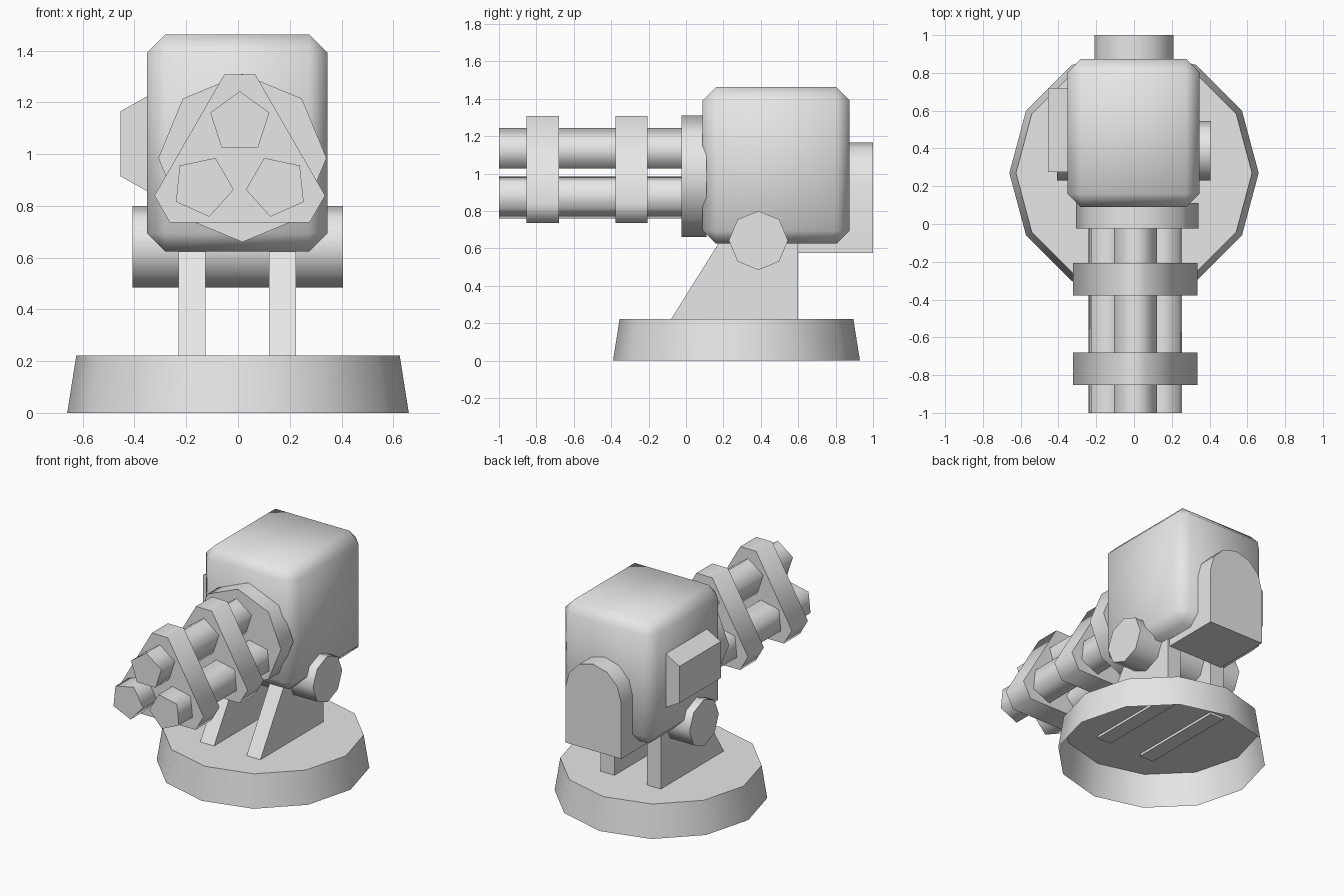
import bpy, bmesh
from math import sin, cos, radians

cube = bpy.data.objects.get("Cube")
if cube:
    bpy.data.objects.remove(cube, do_unlink=True)

grey = bpy.data.materials.new("light_grey")
grey.use_nodes = True
grey.diffuse_color = (0.8, 0.8, 0.8, 1)
grey.node_tree.nodes["Principled BSDF"].inputs["Base Color"].default_value = (0.8, 0.8, 0.8, 1)


def finish(name, bm, angle):
    mesh = bpy.data.meshes.new(name)
    bm.to_mesh(mesh)
    bm.free()
    mesh.materials.append(grey)
    obj = bpy.data.objects.new(name, mesh)
    bpy.context.collection.objects.link(obj)
    bpy.ops.object.select_all(action="DESELECT")
    obj.select_set(True)
    bpy.context.view_layer.objects.active = obj
    bpy.ops.object.shade_smooth_by_angle(angle=radians(angle))
    return obj


def ring(cx, cz, r, sides, start=0):
    """Regular polygon outline."""
    angles = [radians(start + 360 * i / sides) for i in range(sides)]
    return [(cx + r * cos(a), cz + r * sin(a)) for a in angles]


def prism(name, profile, axis, lo, hi, angle=80):
    """Extrude a profile along x (profile in y, z) or y (profile in x, z)."""
    bm = bmesh.new()

    def place(p, d):
        return bm.verts.new((d, p[0], p[1]) if axis == "x" else (p[0], d, p[1]))

    a = [place(p, lo) for p in profile]
    b = [place(p, hi) for p in profile]
    bm.faces.new(a)
    bm.faces.new(b)
    n = len(a)
    for i in range(n):
        j = (i + 1) % n
        bm.faces.new((a[i], a[j], b[j], b[i]))
    bmesh.ops.recalc_face_normals(bm, faces=bm.faces)
    return finish(name, bm, angle)


# Hollow tapered base, open underneath
bm = bmesh.new()
bottom = [bm.verts.new((x, y, 0)) for x, y in ring(0, 0.27, 0.66, 12)]
top = [bm.verts.new((x, y, 0.222)) for x, y in ring(0, 0.27, 0.625, 12)]
bm.faces.new(top)
for i in range(12):
    j = (i + 1) % 12
    bm.faces.new((bottom[i], bottom[j], top[j], top[i]))
finish("base", bm, 40)

# Support brackets
side = [(-0.09, 0.205), (0.6, 0.205), (0.6, 0.7), (0.22, 0.7)]
prism("right_bracket", side, "x", -0.23, -0.125, 30)
prism("left_bracket", side, "x", 0.12, 0.225, 30)

# Pivot axle
prism("axle", ring(0.387, 0.642, 0.158, 8, 90), "x", -0.408, 0.405)

# Body with chamfered, softly shaded edges
bm = bmesh.new()
bmesh.ops.create_cube(bm, size=1)
for v in bm.verts:
    v.co = (v.co.x * 0.697 - 0.003, v.co.y * 0.785 + 0.482, v.co.z * 0.837 + 1.043)
bmesh.ops.bevel(bm, geom=bm.edges[:], offset=0.07, segments=1,
                affect="EDGES", profile=0.5)
finish("body", bm, 80)

# Arched rear housing
arch = [(0.21, 0.575)]
arch += [(0.21 * cos(radians(a)), 0.955 + 0.21 * sin(radians(a))) for a in range(0, 181, 30)]
arch += [(-0.21, 0.575)]
prism("rear_housing", arch, "y", 0.6, 1.0, 50)

# Side box with sloping top and bottom
prism("side_box", [(-0.455, 0.915), (-0.455, 1.165), (-0.33, 1.235), (-0.33, 0.845)],
      "y", 0.275, 0.72, 30)

# Barrel mount
prism("barrel_flange", ring(0.017, 0.985, 0.325, 8), "y", -0.025, 0.11)

# Three barrels around a shared centre
for i, a in enumerate((90, 210, 330)):
    cx = 0.007 + 0.165 * cos(radians(a))
    cz = 0.958 + 0.165 * sin(radians(a))
    prism(f"barrel_{i + 1}", ring(cx, cz, 0.12, 5, a), "y", -1.0, 0.0)

# Clamps holding the barrels
clamp = [(-0.053, 1.308), (0.067, 1.308), (0.337, 0.84),
         (0.277, 0.735), (-0.263, 0.735), (-0.323, 0.84)]
prism("front_clamp", clamp, "y", -0.853, -0.68)
prism("rear_clamp", clamp, "y", -0.378, -0.207)
